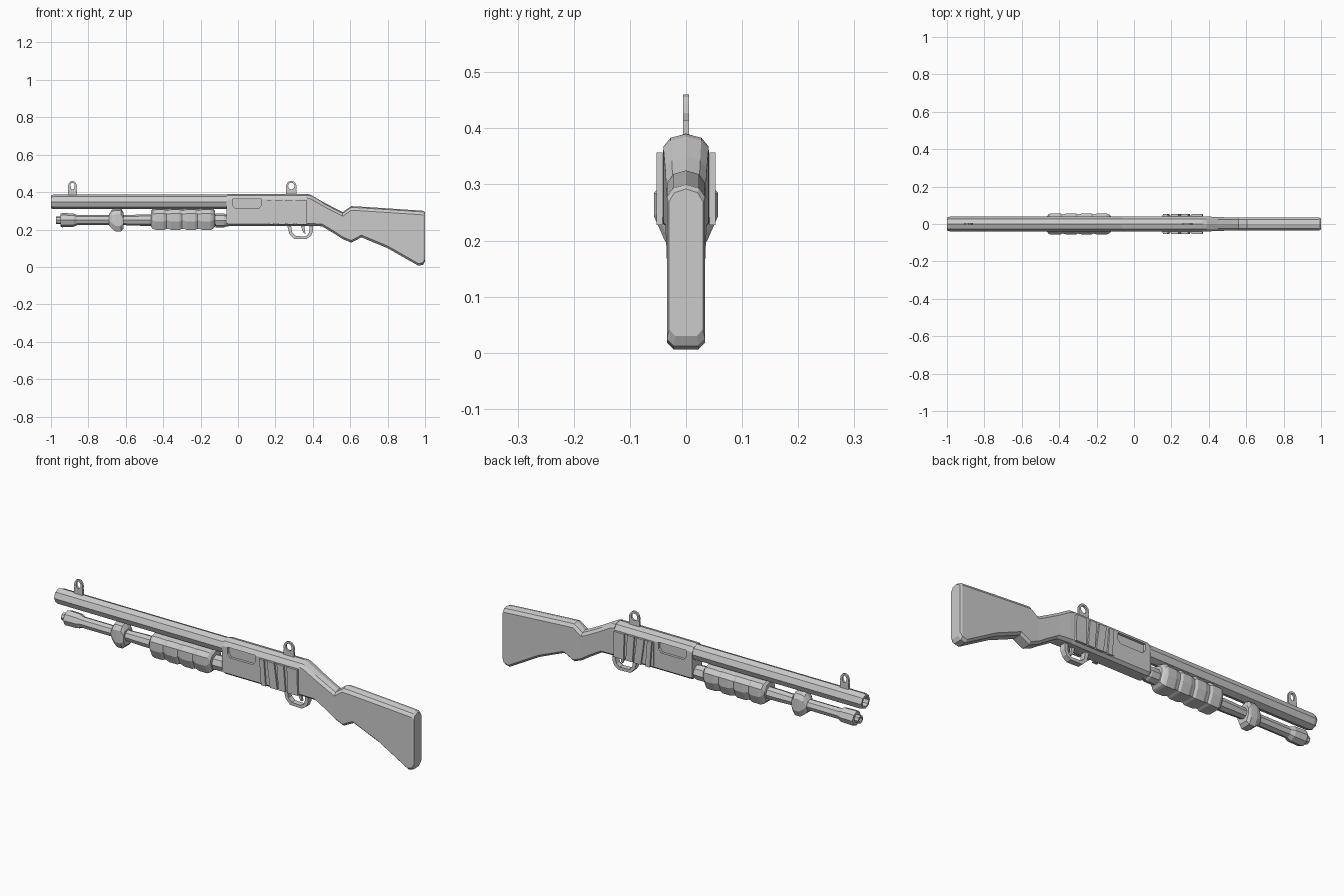
import bpy, bmesh, math

if "Cube" in bpy.data.objects:
    bpy.data.objects.remove(bpy.data.objects["Cube"], do_unlink=True)

grey = bpy.data.materials.new("plain grey")
grey.use_nodes = True
grey.diffuse_color = (0.6, 0.6, 0.6, 1)
grey.node_tree.nodes["Principled BSDF"].inputs["Base Color"].default_value = (0.6, 0.6, 0.6, 1)


def finish(name, bm):
    bmesh.ops.recalc_face_normals(bm, faces=bm.faces)
    mesh = bpy.data.meshes.new(name)
    bm.to_mesh(mesh)
    bm.free()
    mesh.materials.append(grey)
    obj = bpy.data.objects.new(name, mesh)
    bpy.context.collection.objects.link(obj)
    return obj


def skin(name, rings, closed=False):
    """Join equal rings of points into a solid; closed joins last to first."""
    bm = bmesh.new()
    loops = [[bm.verts.new(p) for p in ring] for ring in rings]
    n = len(loops[0])
    pairs = list(zip(loops, loops[1:]))
    if closed:
        pairs.append((loops[-1], loops[0]))
    for a, b in pairs:
        for i in range(n):
            j = (i + 1) % n
            bm.faces.new((a[i], a[j], b[j], b[i]))
    if not closed:
        bm.faces.new(loops[0])
        bm.faces.new(loops[-1])
    return finish(name, bm)


def loft(name, sections, top=0.03, bottom=0.012):
    """Sections of x, top z, bottom z, half width, with bevelled corners."""
    rings = []
    for x, zt, zb, w in sections:
        half = [(0.68 * w, zt - 0.3 * top), (w, zt - top), (w, zb + bottom), (0.65 * w, zb)]
        ring = [(0, zt)] + half + [(-y, z) for y, z in reversed(half)]
        rings.append([(x, y, z) for y, z in ring])
    return skin(name, rings)


def lathe(name, profile, z, sides=8):
    """Turn x, radius pairs about a lengthwise axis."""
    turns = [2 * math.pi * i / sides for i in range(sides)]
    return skin(name, [[(x, r * math.sin(a), z + r * math.cos(a)) for a in turns] for x, r in profile])


def band(name, outer, inner, half, closed=False):
    """Flat strip between two outlines in the x-z plane."""
    rings = [[(a, -half, b), (a, half, b), (c, half, d), (c, -half, d)]
             for (a, b), (c, d) in zip(outer, inner)]
    return skin(name, rings, closed)


def plate(name, outline, y0, y1):
    return skin(name, [[(x, y, z) for x, z in outline] for y in (y0, y1)])


# barrel and magazine tube, both with an open bore
lathe("barrel", [(-0.9, 0.024), (-1, 0.024), (-1, 0.034), (-0.985, 0.039), (-0.05, 0.039)], 0.348)
lathe("magazine_tube", [(-0.93, 0.012), (-0.972, 0.012), (-0.972, 0.02), (-0.95, 0.02),
                        (-0.95, 0.034), (-0.94, 0.038), (-0.88, 0.036), (-0.86, 0.027),
                        (-0.6, 0.027), (-0.52, 0.03), (-0.05, 0.03)], 0.25)
lathe("tube_collar", [(-0.12, 0.037), (-0.075, 0.037), (-0.065, 0.033), (-0.05, 0.033)], 0.248)

# clamp on the magazine tube
loft("tube_clamp", [(-0.69, 0.28, 0.22, 0.028), (-0.675, 0.305, 0.205, 0.036),
                    (-0.655, 0.312, 0.19, 0.04), (-0.625, 0.312, 0.19, 0.04),
                    (-0.612, 0.29, 0.205, 0.036)], bottom=0.03)

# sliding fore grip with four ridges
ridges = [(-0.465, 0.3, 0.215, 0.042)]
for i in range(4):
    x = -0.455 + 0.083 * i
    ridges += [(x, 0.312, 0.203, 0.053), (x + 0.015, 0.315, 0.198, 0.057),
               (x + 0.06, 0.315, 0.198, 0.057), (x + 0.072, 0.312, 0.203, 0.051)]
loft("fore_grip", ridges + [(-0.123, 0.3, 0.215, 0.042)], top=0.03, bottom=0.045)

# receiver with an ejection port cut in each side
receiver = loft("receiver", [(-0.062, 0.388, 0.222, 0.039), (-0.05, 0.391, 0.218, 0.041),
                             (0.36, 0.391, 0.218, 0.041), (0.375, 0.389, 0.22, 0.04)])
port = [(-0.03, 0.362), (0.125, 0.362), (0.125, 0.33), (0.11, 0.312), (-0.015, 0.312), (-0.03, 0.33)]
for side in (-1, 1):
    cutter = plate("port_cutter", port, side * 0.028, side * 0.07)
    cutter.hide_render = True
    cut = receiver.modifiers.new("port", "BOOLEAN")
    cut.operation, cut.object, cut.solver = "DIFFERENCE", cutter, "EXACT"
    bpy.context.view_layer.objects.active = receiver
    bpy.ops.object.modifier_apply(modifier=cut.name)
    bpy.data.objects.remove(cutter, do_unlink=True)

# side carriers: a thin backing with leaning strips
strips = [(0.155, 0.025, 0.01), (0.197, 0.04, 0.018), (0.252, 0.038, 0.01), (0.308, 0.057, 0.003)]
for side, label in ((-1, "right"), (1, "left")):
    plate(f"carrier_backing_{label}", [(0.15, 0.355), (0.365, 0.355), (0.365, 0.235), (0.15, 0.235)],
          side * 0.038, side * 0.045)
    for i, (x, w, lean) in enumerate(strips):
        plate(f"carrier_strip_{label}_{i + 1}",
              [(x, 0.357), (x + w, 0.357), (x + w + lean, 0.228), (x + lean, 0.228)],
              side * 0.042, side * 0.053)

# stock with wrist and butt
loft("stock", [(0.37, 0.39, 0.22, 0.04), (0.39, 0.385, 0.22, 0.04), (0.45, 0.35, 0.217, 0.037),
               (0.52, 0.313, 0.175, 0.035), (0.56, 0.293, 0.148, 0.034), (0.605, 0.325, 0.13, 0.034),
               (0.66, 0.322, 0.158, 0.034), (0.8, 0.313, 0.1, 0.034), (0.965, 0.302, 0.006, 0.034),
               (0.99, 0.3, 0.012, 0.034), (1, 0.292, 0.03, 0.03)], top=0.022)

# ring sights
for name, x, r in (("front_sight", -0.885, 0.024), ("rear_sight", 0.285, 0.029)):
    turns = [2 * math.pi * i / 12 for i in range(12)]
    outer = [(x + r * math.cos(a), 0.427 + 0.033 * math.sin(a)) for a in turns]
    inner = [(x + (r - 0.012) * math.cos(a), 0.432 + 0.018 * math.sin(a)) for a in turns]
    band(name + "_ring", outer, inner, 0.005, closed=True)
    plate(name + "_base", [(x - r, 0.38), (x + r, 0.38), (x + r, 0.415), (x + 0.01, 0.412),
                           (x - 0.01, 0.412), (x - r, 0.415)], -0.005, 0.005)

# trigger guard and trigger
band("trigger_guard",
     [(0.262, 0.225), (0.275, 0.175), (0.3, 0.15), (0.365, 0.148), (0.39, 0.165), (0.4, 0.19), (0.4, 0.225)],
     [(0.283, 0.225), (0.29, 0.183), (0.308, 0.165), (0.36, 0.163), (0.376, 0.175), (0.383, 0.195), (0.383, 0.225)],
     0.014)
band("trigger", [(0.335, 0.225), (0.342, 0.2), (0.352, 0.18)],
     [(0.355, 0.225), (0.357, 0.2), (0.36, 0.18)], 0.006)
